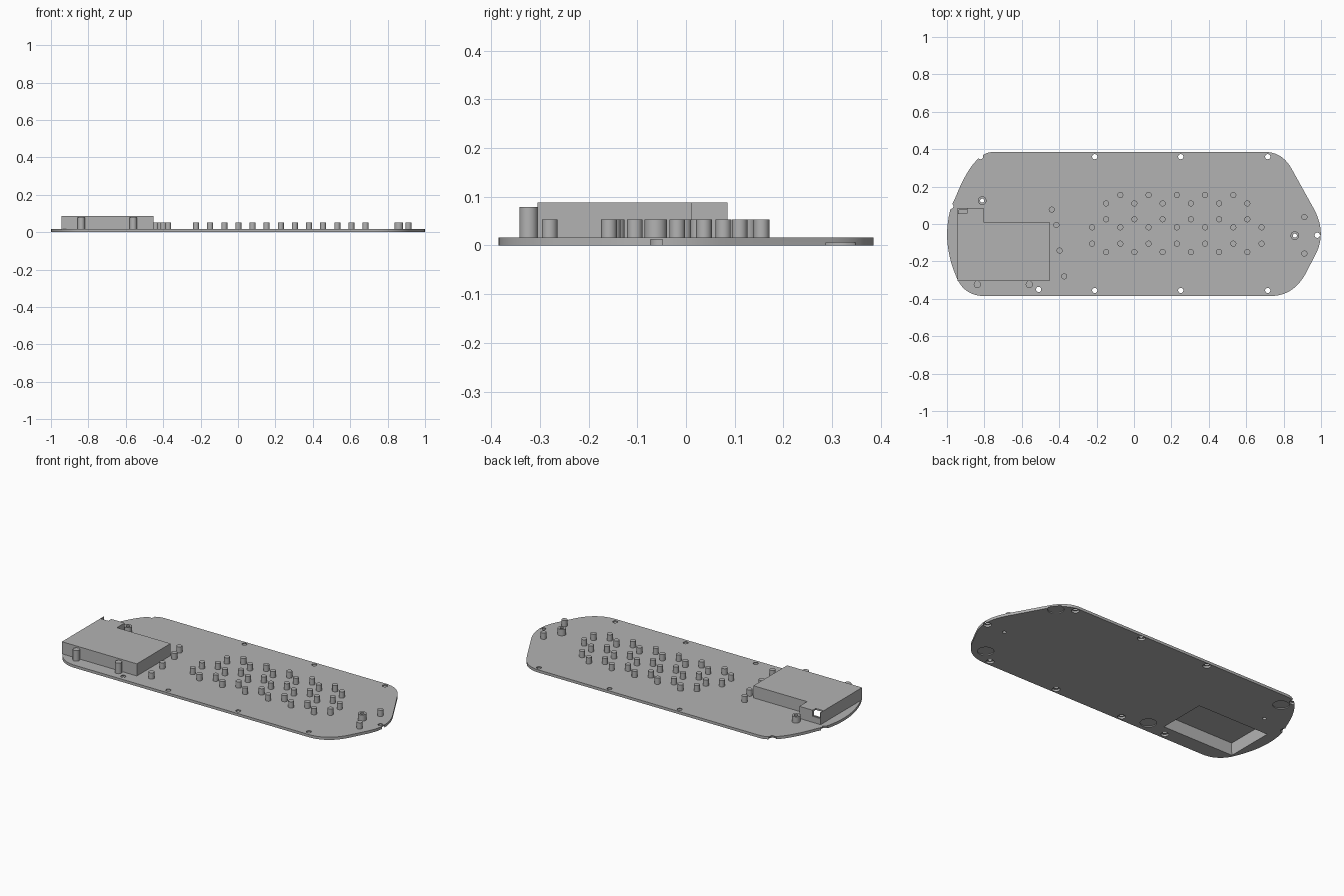
import bpy, bmesh
from math import radians
from mathutils import Vector, Matrix

if "Cube" in bpy.data.objects:
    bpy.data.objects.remove(bpy.data.objects["Cube"])

grey = bpy.data.materials.new("plain grey")
grey.use_nodes = True
colour = (0.45, 0.45, 0.45, 1)
grey.diffuse_color = colour
grey.node_tree.nodes["Principled BSDF"].inputs["Base Color"].default_value = colour

TOP = 0.016      # plate thickness
PEG_TOP = 0.053


def finish(name, bm):
    bmesh.ops.recalc_face_normals(bm, faces=bm.faces)
    mesh = bpy.data.meshes.new(name)
    bm.to_mesh(mesh)
    bm.free()
    mesh.materials.append(grey)
    obj = bpy.data.objects.new(name, mesh)
    bpy.context.collection.objects.link(obj)
    return obj


def add_prism(bm, outline, z0, z1):
    face = bm.faces.new([bm.verts.new((x, y, z0)) for x, y in outline])
    geo = bmesh.ops.extrude_face_region(bm, geom=[face])["geom"]
    up = [v for v in geo if isinstance(v, bmesh.types.BMVert)]
    bmesh.ops.translate(bm, verts=up, vec=(0, 0, z1 - z0))


def add_rods(bm, spots, r, z0, z1):
    for x, y in spots:
        bmesh.ops.create_cone(bm, cap_ends=True, segments=24, radius1=r, radius2=r,
                              depth=z1 - z0, matrix=Matrix.Translation((x, y, (z0 + z1) / 2)))


def rect(x0, x1, y0, y1):
    return [(x0, y0), (x1, y0), (x1, y1), (x0, y1)]


def activate(obj):
    bpy.ops.object.select_all(action="DESELECT")
    obj.select_set(True)
    bpy.context.view_layer.objects.active = obj


def cut(obj, bm):
    cutter = finish("cutter", bm)
    cutter.hide_render = True
    mod = obj.modifiers.new("cut", "BOOLEAN")
    mod.operation, mod.solver, mod.object = "DIFFERENCE", "EXACT", cutter
    activate(obj)
    bpy.ops.object.modifier_apply(modifier=mod.name)
    bpy.data.objects.remove(cutter)


def smooth(obj):
    activate(obj)
    bpy.ops.object.shade_smooth_by_angle(angle=radians(30))


# Plate outline: each rounded corner is start, control, end
corners = [
    ((0.70, 0.385), (0.79, 0.385), (0.84, 0.30)),
    ((0.965, 0.075), (1.03, -0.05), (0.97, -0.165)),
    ((0.915, -0.27), (0.85, -0.385), (0.73, -0.385)),
    ((-0.80, -0.385), (-0.915, -0.385), (-0.955, -0.27)),
    ((-0.956, -0.268), (-1.032, -0.08), (-0.975, 0.10)),
    ((-0.957, 0.136), (-0.86, 0.385), (-0.754, 0.385)),
]
outline = []
for a, c, b in corners:
    a, c, b = Vector(a), Vector(c), Vector(b)
    for i in range(13):
        t = i / 12
        outline.append(tuple(a * (1 - t) ** 2 + c * 2 * t * (1 - t) + b * t * t))
bm = bmesh.new()
add_prism(bm, outline, 0, TOP)
plate = finish("base_plate", bm)

# Screw holes, boss holes and the battery opening
screws = [(x, y) for x in (-0.21, 0.25, 0.715) for y in (0.36, -0.355)]
screws += [(-0.82, 0.36), (-0.51, -0.35), (0.98, -0.06), (-0.98, 0.095)]
bosses = [(0.86, -0.062), (-0.812, 0.125)]
bm = bmesh.new()
add_rods(bm, screws, 0.014, -0.02, 0.04)
add_rods(bm, bosses, 0.011, -0.02, 0.04)
add_prism(bm, rect(-0.932, -0.455, -0.29, 0.005), -0.02, 0.04)
cut(plate, bm)

# Counterbores and shallow round foot recesses underneath
bm = bmesh.new()
add_rods(bm, screws, 0.022, -0.02, 0.012)
cut(plate, bm)
bm = bmesh.new()
add_rods(bm, [(0.805, 0.303), (0.805, -0.285), (-0.787, 0.295), (-0.364, -0.313)],
         0.045, -0.02, 0.006)
cut(plate, bm)
smooth(plate)


# Battery housing: hollow L shape, open underneath
def l_shape(d):
    return [(-0.945 + d, -0.305 + d), (-0.452 - d, -0.305 + d), (-0.452 - d, 0.012 - d),
            (-0.805 - d, 0.012 - d), (-0.805 - d, 0.085 - d), (-0.945 + d, 0.085 - d)]


bm = bmesh.new()
add_prism(bm, l_shape(0), TOP - 0.001, 0.088)
housing = finish("battery_housing", bm)
bm = bmesh.new()
add_prism(bm, l_shape(0.01), -0.02, 0.079)
cut(housing, bm)

# Cable notch in the back corner of the housing
bm = bmesh.new()
add_prism(bm, rect(-0.942, -0.893, 0.056, 0.1), 0.052, 0.1)
cut(housing, bm)

# Staggered rows of key pegs
STEP = 0.151
rows = [(0.155, -0.073, 5), (0.11, -0.149, 6), (0.025, -0.149, 6),
        (-0.018, -0.224, 7), (-0.105, -0.224, 7), (-0.15, -0.149, 6)]
bm = bmesh.new()
add_rods(bm, [(x + STEP * i, y) for y, x, n in rows for i in range(n)], 0.016, TOP - 0.001, PEG_TOP)
smooth(finish("key_pegs", bm))

# Loose support pegs
bm = bmesh.new()
add_rods(bm, [(-0.44, 0.077), (-0.415, -0.005), (-0.398, -0.142), (-0.373, -0.28),
              (0.911, 0.037), (0.911, -0.158)], 0.016, TOP - 0.001, PEG_TOP)
smooth(finish("support_pegs", bm))

# Tall pegs at the front of the housing
bm = bmesh.new()
add_rods(bm, [(-0.838, -0.323), (-0.56, -0.323)], 0.019, TOP - 0.001, 0.079)
smooth(finish("tall_pegs", bm))

# Hollow screw bosses
bm = bmesh.new()
add_rods(bm, bosses, 0.023, TOP - 0.001, PEG_TOP)
boss = finish("screw_bosses", bm)
bm = bmesh.new()
add_rods(bm, bosses, 0.011, -0.02, 0.1)
cut(boss, bm)
smooth(boss)
